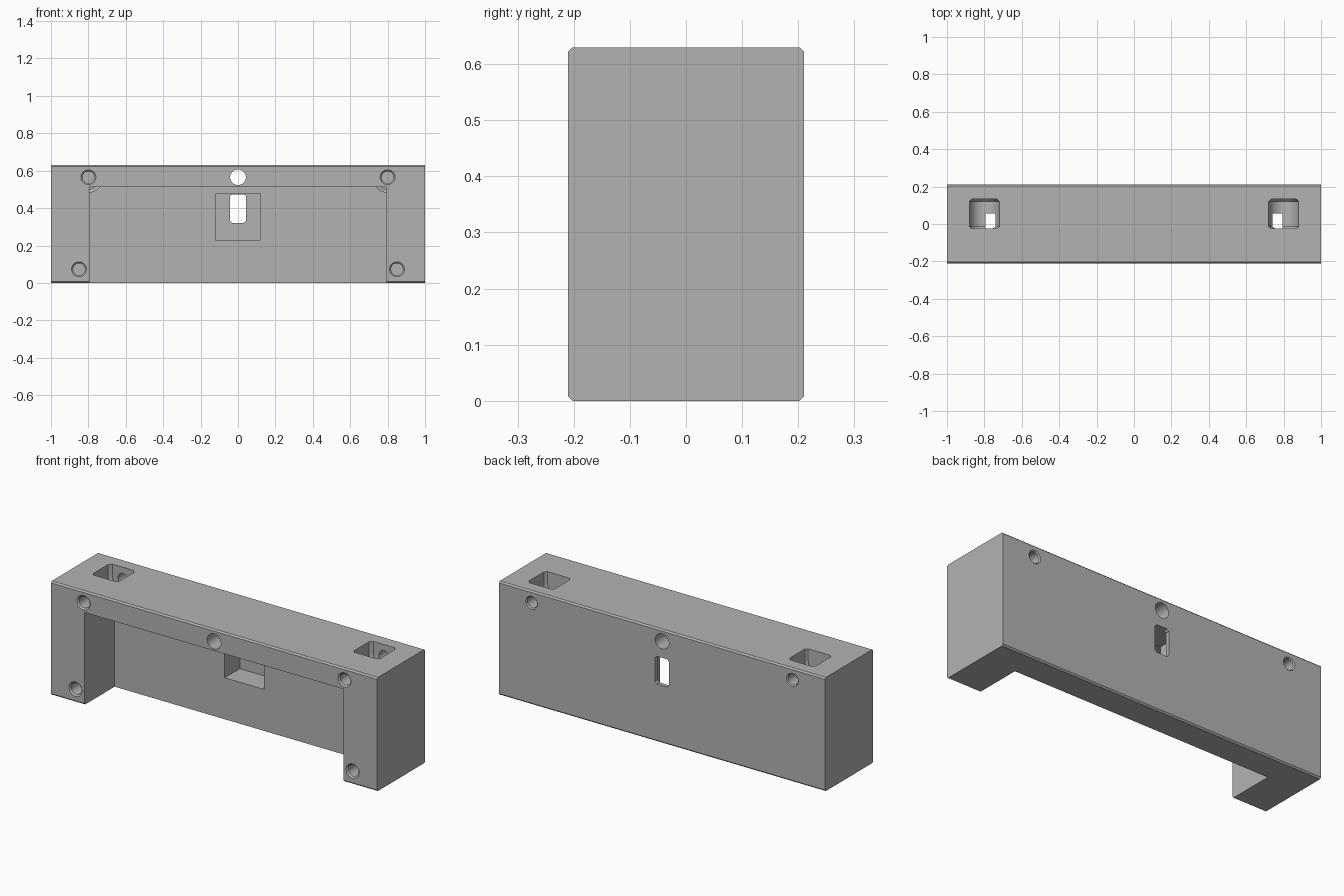
import bpy, bmesh
from math import sin, cos, pi

if "Cube" in bpy.data.objects:
    bpy.data.objects.remove(bpy.data.objects["Cube"], do_unlink=True)

W, D, H = 1.0, 0.21, 0.63      # half width, half depth, height
WALL = 0.055                   # front of the rear wall
SCREW_X, SCREW_Z = 0.8, 0.565

grey = bpy.data.materials.new("plain grey")
grey.use_nodes = True
colour = (0.45, 0.45, 0.45, 1)
grey.diffuse_color = colour
grey.node_tree.nodes["Principled BSDF"].inputs["Base Color"].default_value = colour


def loft(name, rings):
    """Solid through successive rings of equal point count."""
    bm = bmesh.new()
    loops = [[bm.verts.new(p) for p in ring] for ring in rings]
    n = len(loops[0])
    for a, b in zip(loops, loops[1:]):
        for i in range(n):
            j = (i + 1) % n
            bm.faces.new((a[i], a[j], b[j], b[i]))
    bm.faces.new(loops[0][::-1])
    bm.faces.new(loops[-1])
    bmesh.ops.recalc_face_normals(bm, faces=bm.faces)
    mesh = bpy.data.meshes.new(name)
    bm.to_mesh(mesh)
    bm.free()
    mesh.materials.append(grey)
    ob = bpy.data.objects.new(name, mesh)
    bpy.context.collection.objects.link(ob)
    return ob


def chamfered(a0, a1, b0, b1, c):
    """Rectangle outline with cut corners."""
    return [(a0 + c, b0), (a1 - c, b0), (a1, b0 + c), (a1, b1 - c),
            (a1 - c, b1), (a0 + c, b1), (a0, b1 - c), (a0, b0 + c)]


def box(name, x0, x1, y0, y1, z0, z1):
    return loft(name, [[(x0, y, z0), (x1, y, z0), (x1, y, z1), (x0, y, z1)]
                       for y in (y0, y1)])


def bore(name, x, z, profile, n=32):
    """Round hole along y; profile holds (radius, y)."""
    return loft(name, [[(x + r * cos(2 * pi * i / n), y, z + r * sin(2 * pi * i / n))
                        for i in range(n)] for r, y in profile])


def keyhole_pocket(name, x):
    """Round-bottomed pocket open at the top, with chamfered ends."""
    rings = []
    for r, y in ((0.068, -0.025), (0.08, -0.013), (0.08, 0.12), (0.065, 0.135)):
        arc = [(x + r * cos(pi + pi * i / 20), y, SCREW_Z + r * sin(pi + pi * i / 20))
               for i in range(21)]
        rings.append(arc + [(x + r, y, H + 0.1), (x - r, y, H + 0.1)])
    return loft(name, rings)


# Main block with chamfered long edges
body = loft("bracket_body", [[(x, y, z) for y, z in chamfered(-D, D, 0, H, 0.008)]
                             for x in (-W, W)])

# Front recess, centre pocket and its slot
cutters = [
    box("recess_cutter", -0.795, 0.795, -0.5, WALL, -0.2, 0.513),
    box("centre_pocket_cutter", -0.12, 0.12, 0, 0.187, 0.23, 0.475),
    loft("slot_cutter", [[(x, y, z) for x, z in chamfered(-0.043, 0.043, 0.32, 0.474, 0.012)]
                         for y in (0.15, 0.3)]),
    bore("centre_hole_cutter", 0, SCREW_Z, [(0.042, -0.3), (0.042, 0.3)]),
]

# Corner holes and top pockets on both sides
for s in (-1, 1):
    cutters.append(keyhole_pocket("top_pocket_cutter", s * SCREW_X))
    for x, z in ((SCREW_X, SCREW_Z), (0.85, 0.073)):
        cutters.append(bore("front_hole_cutter", s * x, z,
                            [(0.04, -D - 0.02), (0.04, -D), (0.032, -D + 0.008), (0.032, -0.1)]))
    cutters.append(bore("back_hole_cutter", s * SCREW_X, SCREW_Z,
                        [(0.03, 0.1), (0.03, D - 0.006), (0.036, D), (0.036, D + 0.02)]))

for c in cutters:
    mod = body.modifiers.new(c.name, "BOOLEAN")
    mod.operation = "DIFFERENCE"
    mod.solver = "EXACT"
    mod.object = c
    c.hide_render = True

# Bake the cuts and drop the cutters
deps = bpy.context.evaluated_depsgraph_get()
mesh = bpy.data.meshes.new_from_object(body.evaluated_get(deps))
body.modifiers.clear()
body.data = mesh
for c in cutters:
    bpy.data.objects.remove(c, do_unlink=True)

bpy.ops.object.select_all(action="DESELECT")
body.select_set(True)
bpy.context.view_layer.objects.active = body
bpy.ops.object.shade_smooth_by_angle(angle=pi / 6)
